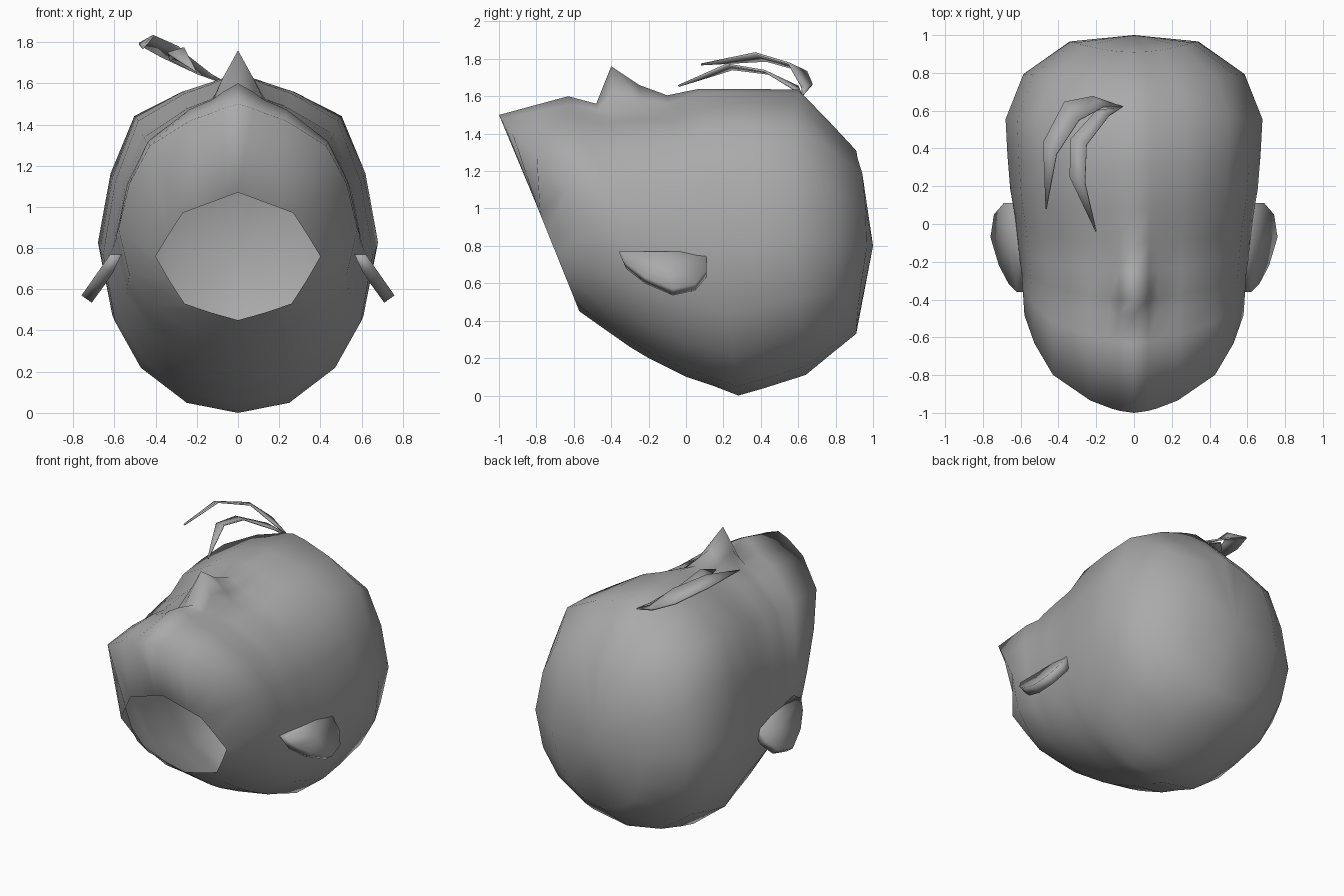
import bpy, bmesh

if "Cube" in bpy.data.objects:
    bpy.data.objects.remove(bpy.data.objects["Cube"])

GREY = bpy.data.materials.new("dark_grey")
GREY.diffuse_color = (.4, .4, .4, 1)
GREY.use_nodes = True
GREY.node_tree.nodes["Principled BSDF"].inputs["Base Color"].default_value = GREY.diffuse_color


def finish(name, bm):
    bmesh.ops.recalc_face_normals(bm, faces=bm.faces)
    me = bpy.data.meshes.new(name)
    bm.to_mesh(me)
    bm.free()
    me.materials.append(GREY)
    ob = bpy.data.objects.new(name, me)
    bpy.context.collection.objects.link(ob)
    for p in me.polygons:
        p.use_smooth = True
    return ob


# Head: half cross-sections (width fraction, depth fraction from face to back)
SKULL = [(0, 0), (.13, .012), (.21, .024), (.40, .05), (.74, .127), (.91, .31), (1, .53),
         (.91, .73), (.72, .866), (.38, .97), (0, 1)]
NECK = [(0, 0), (.15, .035), (.28, .067), (.45, .107), (.67, .16), (.84, .33), (1, .5),
        (.83, .69), (.65, .87), (.33, .94), (0, 1)]
CHEEK = [0, .15, .25, .4, 1, .6, .1]
RIDGE = [1, .42]
# face y, face z, back y, back z, half width, side bow, centre ridge, cheek drop
RINGS = [
    (-.82, 1.07, -.57, .45, .40, 0, 0, 0),        # neck opening
    (-1.0, 1.50, -.45, .365, .58, .24, 0, .06),   # chin
    (-.63, 1.575, -.30, .26, .59, .13, .025, .09),  # lips
    (-.48, 1.555, -.20, .20, .595, .08, .005, .08),  # under nose
    (-.40, 1.56, -.10, .15, .605, .05, .20, .065),   # nose tip
    (-.25, 1.57, .00, .10, .615, .03, .09, .045),   # nose bridge
    (-.10, 1.57, .15, .05, .63, .01, .035, .025),    # eyes
    (.07, 1.635, .28, .0, .655, 0, .005, .01),       # brow
    (.30, 1.64, .42, .04, .67, 0, 0, 0),
    (.60, 1.635, .64, .11, .68, -.07, 0, 0),
    (.77, 1.46, .78, .225, .585, .02, 0, 0),
    (.91, 1.31, .91, .33, .34, .06, 0, 0),        # crown
]
bm = bmesh.new()
loops = []
for i, (yt, zt, yb, zb, w, bow, ridge, drop) in enumerate(RINGS):
    half = []
    for k, (u, v) in enumerate(SKULL if i else NECK):
        z = zt + (zb - zt) * v
        z += ridge * RIDGE[k] if k < len(RIDGE) else 0
        z -= drop * CHEEK[k] if k < len(CHEEK) else 0
        y = yt + (yb - yt) * v + bow * u * u * min(1, 2 * (1 - v))
        half.append((u * w, y, z))
    pts = half + [(-x, y, z) for x, y, z in half[-2:0:-1]]
    loops.append([bm.verts.new(p) for p in pts])
n = len(loops[0])
for a, b in zip(loops, loops[1:]):
    for j in range(n):
        bm.faces.new((a[j], a[(j + 1) % n], b[(j + 1) % n], b[j]))
top = bm.verts.new((0, 1, .8))
for j in range(n):
    bm.faces.new((loops[-1][j], loops[-1][(j + 1) % n], top))
finish("head", bm)

# Ears: tilted half-round flaps
EAR = [(-.36, 0), (-.32, .3), (-.22, .68), (-.07, 1), (.05, .87), (.11, .5), (.11, 0)]
for side, name in ((1, "ear_right"), (-1, "ear_left")):
    bm = bmesh.new()
    front = [bm.verts.new((side * (.62 + .14 * s), y, .77 - .20 * s)) for y, s in EAR]
    back = [bm.verts.new((side * (.565 + .145 * s), y, .77 - .20 * s - .035 * min(1, 3 * s)))
            for y, s in EAR]
    hollow = bm.verts.new((side * .66, -.1, .69))
    m = len(EAR)
    for j in range(m):
        k = (j + 1) % m
        bm.faces.new((front[j], front[k], back[k], back[j]))
        bm.faces.new((front[j], front[k], hollow))
    bm.faces.new(back)
    finish(name, bm)

# Hair: two thin tapering strands curling over the forehead
STRANDS = {
    "hair_strand_long": ((-.06, .62, 1.6), [
        ((-.22, .675, 1.66), (-.16, .62, 1.65)),
        ((-.37, .645, 1.73), (-.29, .55, 1.775)),
        ((-.48, .43, 1.79), (-.41, .37, 1.83))], (-.465, .08, 1.77)),
    "hair_strand_short": ((-.06, .62, 1.6), [
        ((-.20, .60, 1.65), (-.13, .575, 1.64)),
        ((-.335, .45, 1.72), (-.25, .42, 1.735)),
        ((-.34, .25, 1.745), (-.26, .22, 1.77))], (-.2, -.04, 1.655)),
}
for name, (root, pairs, tip) in STRANDS.items():
    bm = bmesh.new()
    r, t = bm.verts.new(root), bm.verts.new(tip)
    vs = [(bm.verts.new(a), bm.verts.new(b)) for a, b in pairs]
    bm.faces.new((r, vs[0][0], vs[0][1]))
    for (a, b), (c, d) in zip(vs, vs[1:]):
        bm.faces.new((a, c, d, b))
    bm.faces.new((vs[-1][0], t, vs[-1][1]))
    ob = finish(name, bm)
    mod = ob.modifiers.new("thickness", "SOLIDIFY")
    mod.thickness = .012
    mod.offset = 0
